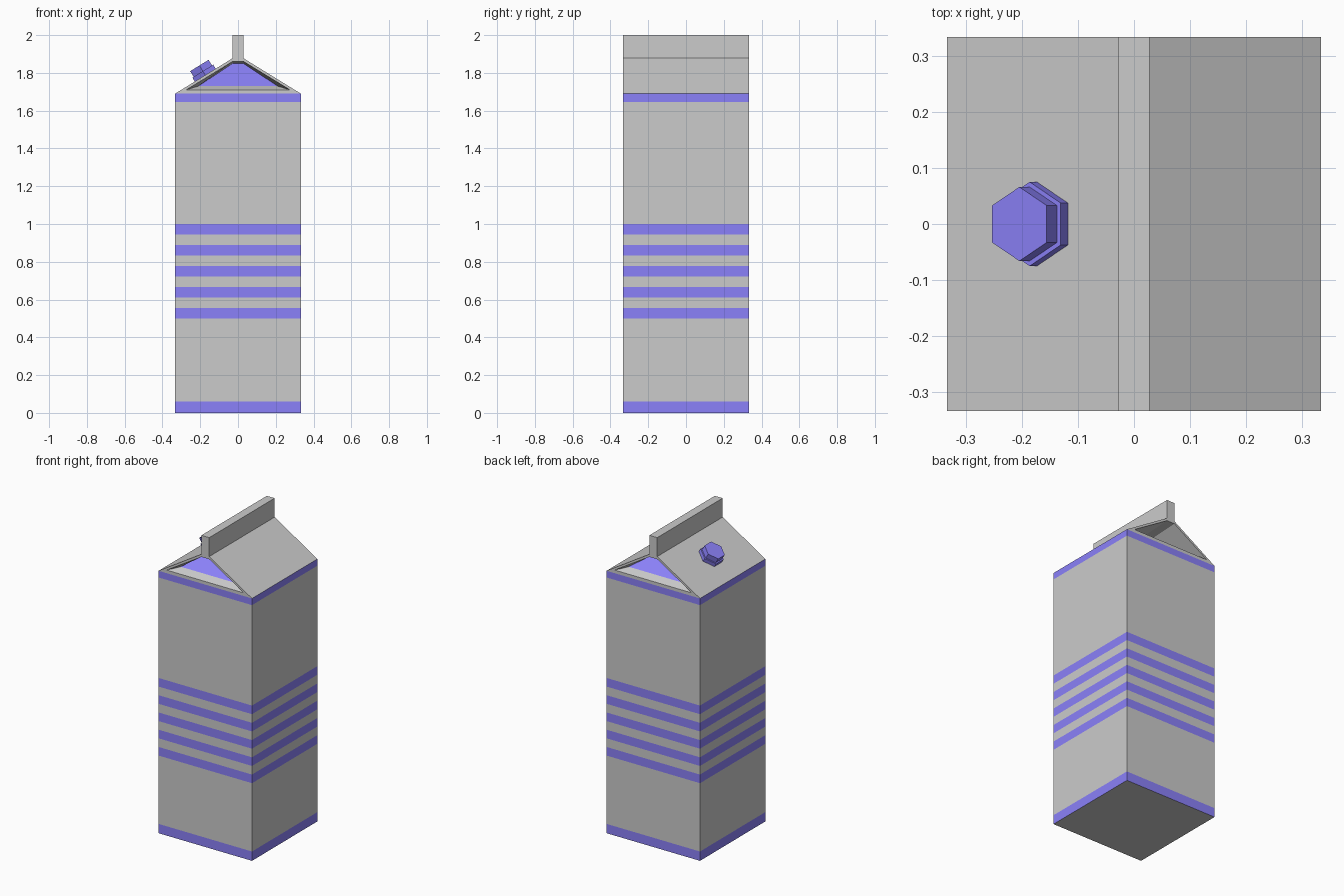
import bpy, bmesh
from math import pi, sin, cos, atan2
from mathutils import Matrix

if "Cube" in bpy.data.objects:
    bpy.data.objects.remove(bpy.data.objects["Cube"])

W = 0.333      # half width of the carton
EAVE = 1.69    # where the roof starts
RIDGE = 1.878  # where the fin starts
FIN = 0.028    # half thickness of the fin

purple = bpy.data.materials.new("purple")
purple.diffuse_color = (0.26, 0.22, 0.95, 1)
purple.use_nodes = True
purple.node_tree.nodes["Principled BSDF"].inputs["Base Color"].default_value = purple.diffuse_color
grey = bpy.data.materials.new("grey")


def finish(name, bm, mats):
    bmesh.ops.remove_doubles(bm, verts=bm.verts, dist=1e-5)
    bmesh.ops.recalc_face_normals(bm, faces=bm.faces)
    me = bpy.data.meshes.new(name)
    bm.to_mesh(me)
    bm.free()
    for m in mats:
        me.materials.append(m)
    ob = bpy.data.objects.new(name, me)
    bpy.context.collection.objects.link(ob)
    return ob


def face(bm, pts, mat=0):
    f = bm.faces.new([bm.verts.new(p) for p in pts])
    f.material_index = mat


carton = bmesh.new()

# Square body in stacked bands, alternating purple and grey
levels = [0, 0.06] + [0.5 + i * 0.5 / 9 for i in range(10)] + [1.647, EAVE]
corners = [(-W, -W), (W, -W), (W, W), (-W, W)]
for i, (lo, hi) in enumerate(zip(levels, levels[1:])):
    for (x0, y0), (x1, y1) in zip(corners, corners[1:] + corners[:1]):
        face(carton, [(x0, y0, lo), (x1, y1, lo), (x1, y1, hi), (x0, y0, hi)], 1 - i % 2)
face(carton, [(x, y, 0) for x, y in corners])

# Roof slopes and fin, swept front to back
profile = [(-W, EAVE), (-FIN, RIDGE), (-FIN, 2), (FIN, 2), (FIN, RIDGE), (W, EAVE)]
for (x0, z0), (x1, z1) in zip(profile, profile[1:]):
    face(carton, [(x0, -W, z0), (x1, -W, z1), (x1, W, z1), (x0, W, z0)])


def trapezoid(bottom, top, side):
    (xb, zb, db), (xt, zt, dt) = bottom, top
    yb, yt = side * (W - db), side * (W - dt)
    return [(-xb, yb, zb), (xb, yb, zb), (xt, yt, zt), (-xt, yt, zt)]


# Gable ends: grey frame, sunken walls and a purple panel leaning inwards
for side in (-1, 1):
    rings = [trapezoid((W, EAVE, 0), (FIN, RIDGE, 0), side),
             trapezoid((0.275, 1.71, 0), (FIN, 1.861, 0), side),
             trapezoid((0.21, 1.73, 0.05), (FIN, 1.85, 0.2), side)]
    for a, b in zip(rings, rings[1:]):
        for i in range(4):
            j = (i + 1) % 4
            face(carton, [a[i], a[j], b[j], b[i]])
    face(carton, rings[-1], 1)
    face(carton, trapezoid((FIN, RIDGE, 0), (FIN, 2, 0), side))
finish("carton", carton, [grey, purple])

# Hexagonal screw cap with a wider collar, square to the left roof slope
cap = bmesh.new()
tilt = atan2(RIDGE - EAVE, W - FIN)
place = Matrix.Translation((-0.173, 0, 1.788)) @ Matrix.Rotation(-tilt, 4, 'Y')
for radius, z0, z1 in [(0.075, -0.005, 0.025), (0.066, 0.025, 0.06)]:
    rings = [[place @ Matrix.Translation((radius * cos(pi / 6 + k * pi / 3),
                                          radius * sin(pi / 6 + k * pi / 3), z)).to_translation()
              for k in range(6)] for z in (z0, z1)]
    for k in range(6):
        n = (k + 1) % 6
        face(cap, [rings[0][k], rings[0][n], rings[1][n], rings[1][k]])
    face(cap, rings[0])
    face(cap, rings[1])
finish("screw_cap", cap, [purple])
